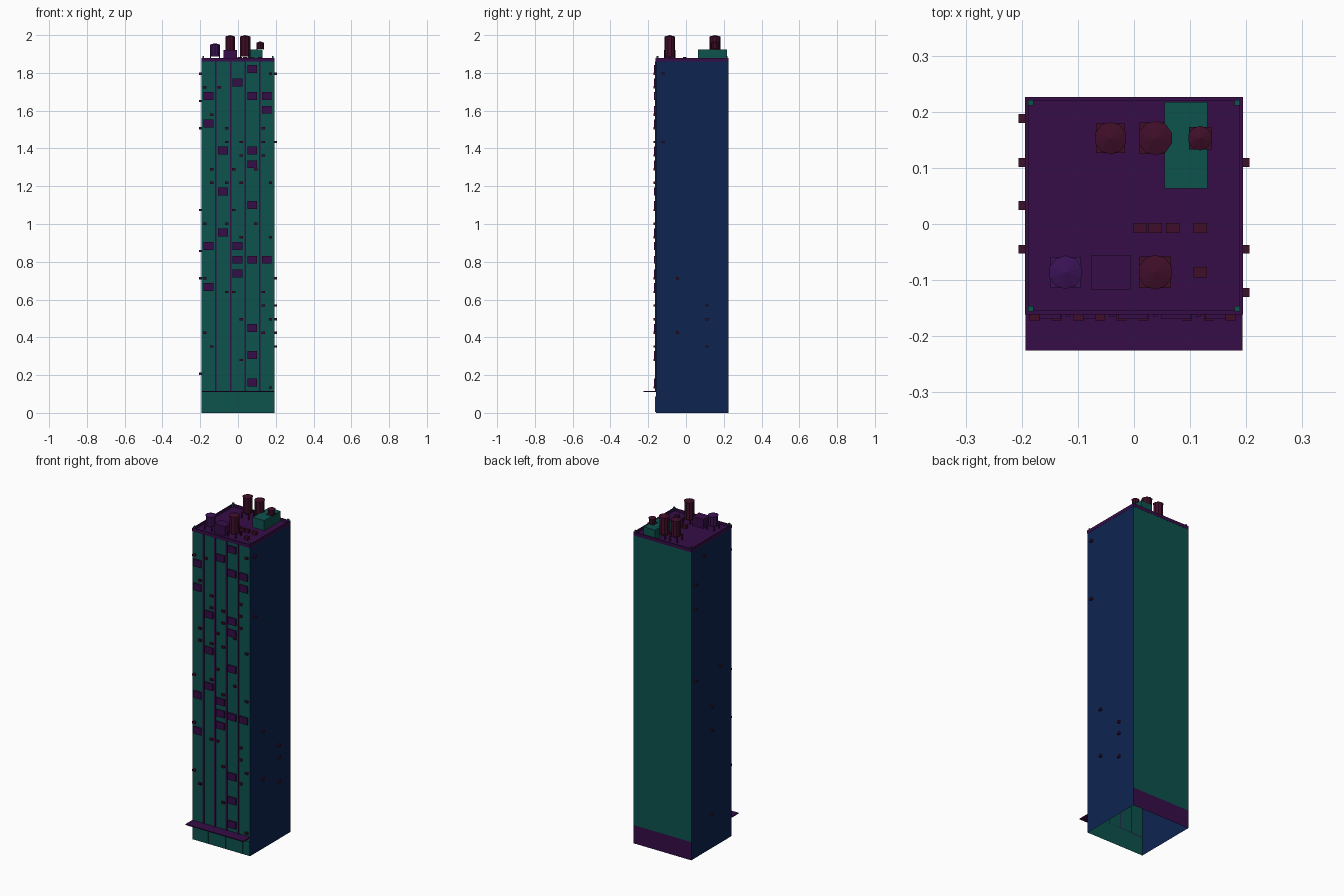
import bpy, bmesh, math
from mathutils import Matrix

if "Cube" in bpy.data.objects:
    bpy.data.objects.remove(bpy.data.objects["Cube"])


def material(name, rgb):
    m = bpy.data.materials.new(name)
    m.diffuse_color = (*rgb, 1)
    m.use_nodes = True
    m.node_tree.nodes["Principled BSDF"].inputs["Base Color"].default_value = m.diffuse_color
    return m


TEAL = material("teal", (0.004, 0.085, 0.073))
PLUM = material("plum", (0.037, 0.004, 0.063))
MAROON = material("maroon", (0.050, 0.0045, 0.022))
NAVY = material("navy", (0.004, 0.0176, 0.080))
VIOLET = material("violet", (0.043, 0.006, 0.090))

W, FRONT, BACK = 0.193, -0.16, 0.225     # half width, front and back planes
ROOF, BASE = 1.865, 0.11                 # roof level, ground floor height
ROW, COL = 0.0722, 0.0772                # storey and bay spacing


def finish(name, bm, mats):
    me = bpy.data.meshes.new(name)
    bm.to_mesh(me)
    bm.free()
    for m in mats:
        me.materials.append(m)
    ob = bpy.data.objects.new(name, me)
    bpy.context.collection.objects.link(ob)
    return ob


def add_box(bm, x0, x1, y0, y1, z0, z1):
    mat = Matrix.Translation(((x0 + x1) / 2, (y0 + y1) / 2, (z0 + z1) / 2))
    mat = mat @ Matrix.Diagonal((x1 - x0, y1 - y0, z1 - z0, 1))
    return bmesh.ops.create_cube(bm, size=1, matrix=mat)["verts"]


def boxes(name, mat, items):
    bm = bmesh.new()
    for b in items:
        add_box(bm, *b)
    return finish(name, bm, [mat])


# Tower shell, open underneath, with a plum ground floor at the back
bm = bmesh.new()
add_box(bm, -W, W, FRONT, BACK, 0, ROOF)
bmesh.ops.delete(bm, geom=[f for f in bm.faces if f.normal.z < -0.5], context='FACES')
bmesh.ops.bisect_plane(bm, geom=bm.verts[:] + bm.edges[:] + bm.faces[:],
                       plane_co=(0, 0, BASE), plane_no=(0, 0, 1))
for f in bm.faces:
    if f.normal.z > 0.5:
        f.material_index = 1
    elif abs(f.normal.x) > 0.5:
        f.material_index = 2
    elif f.normal.y > 0.5 and f.calc_center_median().z < BASE:
        f.material_index = 1
finish("tower_shell", bm, [TEAL, PLUM, NAVY])

# Parapet around the roof, with corner posts
T, P0, P1 = 0.006, 1.86, 1.88
boxes("parapet", PLUM, [
    (-W - .001, W + .001, FRONT - .001, FRONT + T, P0, P1),
    (-W - .001, W + .001, BACK - T, BACK + .001, P0, P1),
    (-W - .001, -W + T, FRONT + T, BACK - T, P0, P1),
    (W - T, W + .001, FRONT + T, BACK - T, P0, P1)])
boxes("corner_post", TEAL, [(x - .005, x + .005, y - .005, y + .005, ROOF, 1.89)
                            for x in (-.184, .184) for y in (-.151, .216)])

# Facade: vertical strips, awning, shopfront panels
boxes("facade_strip", PLUM, [(x - .004, x + .004, FRONT - .005, FRONT, BASE, P0)
                             for x in [(i - 1.5) * COL - .001 for i in range(4)]])
boxes("awning", PLUM, [(-W, W, -0.225, FRONT, BASE, BASE + .006)])
boxes("shop_panel", TEAL, [(x, min(x + .102, W - .002), FRONT - .004, FRONT, .004, .086)
                           for x in (-.186, -.071, .043, .157)])

# Bay windows: bay -> storeys
bays = {-2: (21, 19, 10, 7), -1: (17, 14, 11), 0: (22, 10, 9, 8),
        1: (23, 21, 17, 16, 13, 9, 4, 2, 0), 2: (21, 20, 9)}
items = []
for c, rows in bays.items():
    for r in rows:
        x, z = c * COL - .002, .161 + r * ROW
        items.append((x - .026, x + .026, FRONT - .009, FRONT, z - .021, z + .021))
boxes("bay_window", PLUM, items)

# Air conditioners on the front: storey -> half-bay slots
units = {23: (9,), 22: (0, 2), 20: (1,), 19: (3, 8), 18: (3, 5, 8), 17: (5, 8),
         16: (1, 4, 7), 15: (1, 3, 5, 9), 13: (4,), 12: (0, 3, 7), 11: (5, 9),
         8: (0,), 7: (3, 4, 8), 6: (8,), 5: (5, 9), 4: (0, 8), 3: (1,), 2: (5,), 0: (9,)}
items = []
for r, slots in units.items():
    for s in slots:
        x, z = -.177 + s * .0388, .135 + r * ROW
        items.append((x - .009, x + .009, FRONT - .012, FRONT, z - .006, z + .006))
# Air conditioners on the sides: (depth position, storey)
sides = {1: [(-.122, 23), (-.122, 18), (-.045, 8), (.11, 6), (.11, 5), (-.045, 4), (.11, 3)],
         -1: [(.11, 23), (.188, 21), (.188, 19), (-.045, 13), (.188, 13),
              (.033, 10), (.033, 8), (.033, 1)]}
for s, places in sides.items():
    for y, r in places:
        x, z = sorted((s * W, s * (W + .013))), .135 + r * ROW
        items.append((*x, y - .008, y + .008, z - .006, z + .006))
boxes("air_conditioner", MAROON, items)

# Roof housings and vents
boxes("stair_housing", TEAL, [(.054, .131, .063, .217, ROOF, 1.925)])
boxes("lift_housing", PLUM, [(-.077, -.005, -.117, -.056, ROOF, 1.92)])
boxes("roof_vent", MAROON, [(x - .012, x + .012, y - .009, y + .009, ROOF, ROOF + .02)
                            for x, y in ((.01, -.007), (.038, -.007), (.069, -.007),
                                         (.118, -.007), (.118, -.086))])


# Water tanks on four-legged stands, with low conical lids
def tank(x, y, r, floor, z0, z1, mat):
    bm = bmesh.new()
    lid = .008
    for rad1, rad2, a, b in ((r * .92, r * .92, z0, z1 - lid), (r, 0, z1 - lid, z1)):
        bmesh.ops.create_cone(bm, cap_ends=True, segments=10, radius1=rad1, radius2=rad2,
                              depth=b - a, matrix=Matrix.Translation((x, y, (a + b) / 2)))
    q = r * .9
    add_box(bm, x - q, x + q, y - q, y + q, z0 - .004, z0)
    for sx in (-1, 1):
        for sy in (-1, 1):
            cx, cy = x + sx * (q - .003), y + sy * (q - .003)
            add_box(bm, cx - .003, cx + .003, cy - .003, cy + .003, floor, z0)
    finish("water_tank", bm, [mat])


tank(-.122, -.086, .030, ROOF, 1.892, 1.957, VIOLET)
tank(-.042, .153, .029, ROOF, 1.90, 2.0, MAROON)
tank(.038, .153, .031, ROOF, 1.89, 2.0, MAROON)
tank(.038, -.086, .031, ROOF, 1.89, 2.0, MAROON)
tank(.118, .153, .022, 1.925, 1.93, 1.967, MAROON)
